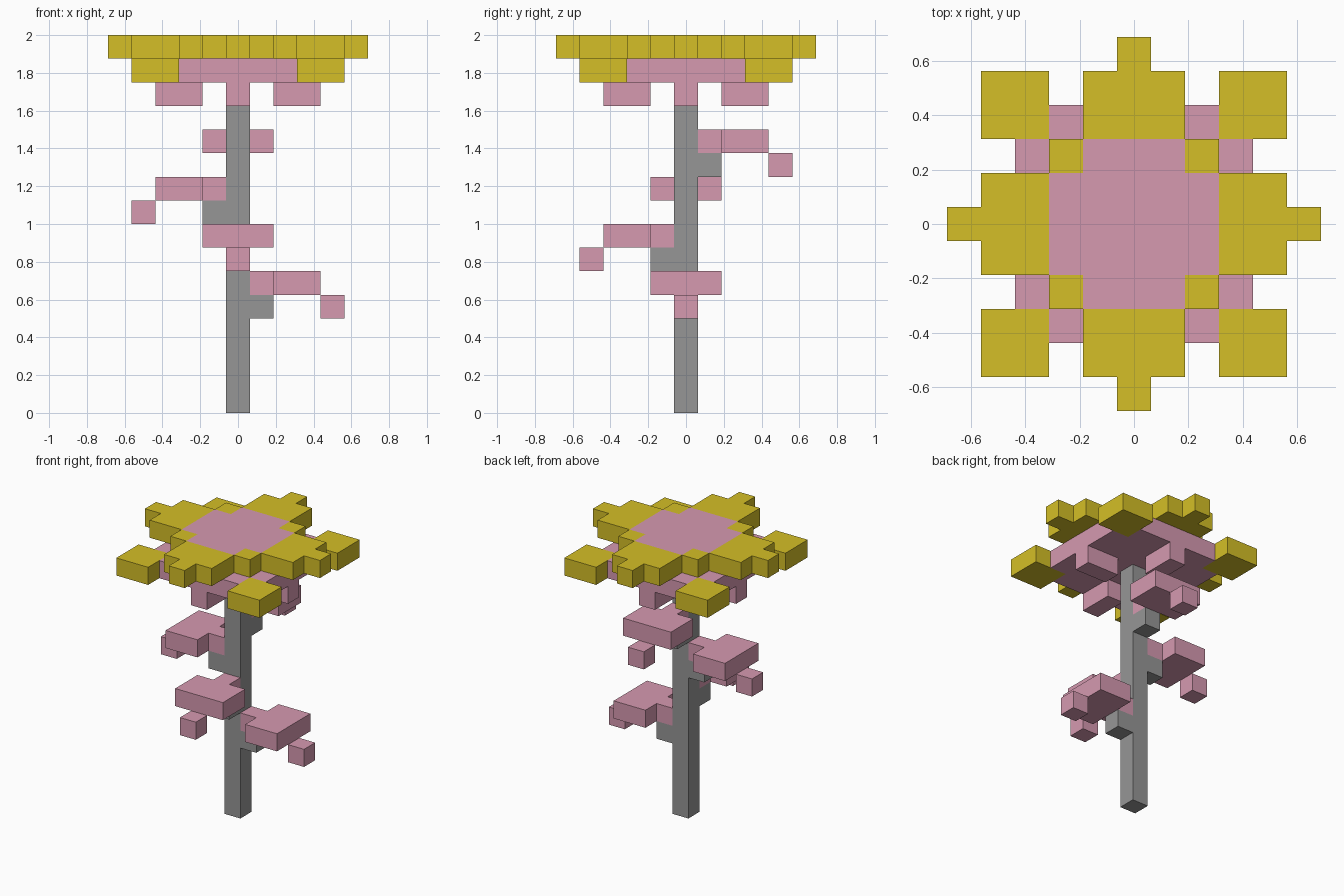
import bpy
import bmesh
from mathutils import Vector

UNIT = 0.125  # edge of one block

cube = bpy.data.objects.get("Cube")
if cube:
    bpy.data.objects.remove(cube, do_unlink=True)


def make_material(name, colour):
    mat = bpy.data.materials.new(name)
    mat.use_nodes = True
    mat.diffuse_color = colour
    mat.node_tree.nodes["Principled BSDF"].inputs["Base Color"].default_value = colour
    return mat


GREY = make_material("stem grey", (0.305, 0.305, 0.305, 1))
PINK = make_material("dusty pink", (0.67, 0.32, 0.435, 1))
YELLOW = make_material("mustard yellow", (0.66, 0.52, 0.02, 1))

parts = {}  # part name -> (material, set of block cells)


def add(name, mat, xs, ys, zs):
    """Add an inclusive range of blocks to a part."""
    cells = parts.setdefault(name, (mat, set()))[1]
    cells.update((x, y, z)
                 for x in range(min(xs), max(xs) + 1)
                 for y in range(min(ys), max(ys) + 1)
                 for z in range(min(zs), max(zs) + 1))


def turned(direction, along, across):
    """Ranges measured along a side direction, as x and y ranges."""
    dx, dy = direction
    out = [a * (dx + dy) for a in along]
    return (out, across) if dx else (across, out)


# Trunk
add("trunk", GREY, (0, 0), (0, 0), (0, 13))

# Four leaves spiralling up the trunk, each with a bracket and a hanging tip
SIDES = {"left": (1, 0), "front": (0, -1), "right": (-1, 0), "back": (0, 1)}
for step, (side, d) in enumerate(SIDES.items()):
    low = 4 + 2 * step
    top = (low + 1, low + 1)
    add(side + "_bracket", GREY, *turned(d, (1, 1), (0, 0)), (low, low))
    add(side + "_leaf", PINK, *turned(d, (1, 1), (0, 0)), top)
    add(side + "_leaf", PINK, *turned(d, (2, 3), (-1, 1)), top)
    add(side + "_leaf_tip", PINK, *turned(d, (4, 4), (0, 0)), (low, low))

# Flower centre: notched base slab and smaller notched disc on top
for name, layer, long, short in (("flower_base", 14, 3, 2), ("flower_disc", 15, 2, 1)):
    add(name, PINK, (-long, long), (-short, short), (layer, layer))
    add(name, PINK, (-short, short), (-long, long), (layer, layer))

# Straight petals, each with a sepal under the base slab
for side, d in SIDES.items():
    add(side + "_petal", YELLOW, *turned(d, (3, 4), (-1, 1)), (15, 15))
    add(side + "_petal", YELLOW, *turned(d, (5, 5), (0, 0)), (15, 15))
    add(side + "_sepal", PINK, *turned(d, (2, 3), (0, 0)), (13, 13))

# Corner petals, stepping down from the disc
for sx, x_name in ((1, "left"), (-1, "right")):
    for sy, y_name in ((1, "back"), (-1, "front")):
        corner = y_name + "_" + x_name
        add(corner + "_petal_root", YELLOW, (2 * sx,), (2 * sy,), (15, 15))
        add(corner + "_petal", YELLOW, (3 * sx, 4 * sx), (3 * sy, 4 * sy), (14, 14))

occupied = set().union(*(cells for _, cells in parts.values()))


def build(name, mat, cells):
    """Skin a part's blocks, leaving out faces buried against other blocks."""
    bm = bmesh.new()
    for cell in sorted(cells):
        centre = Vector(cell) + Vector((0, 0, 0.5))
        for axis in range(3):
            for sign in (-1, 1):
                n = Vector((0, 0, 0))
                n[axis] = sign
                if tuple(int(c) for c in Vector(cell) + n) in occupied:
                    continue
                u = Vector((0, 0, 0))
                u[(axis + 1) % 3] = 1
                v = n.cross(u)
                ring = (-u - v, u - v, u + v, v - u)
                bm.faces.new([bm.verts.new((centre + (n + r) / 2) * UNIT)
                              for r in ring])
    bmesh.ops.remove_doubles(bm, verts=bm.verts, dist=UNIT / 100)
    mesh = bpy.data.meshes.new(name)
    bm.to_mesh(mesh)
    bm.free()
    mesh.materials.append(mat)
    bpy.context.collection.objects.link(bpy.data.objects.new(name, mesh))


for name, (mat, cells) in parts.items():
    build(name, mat, cells)
